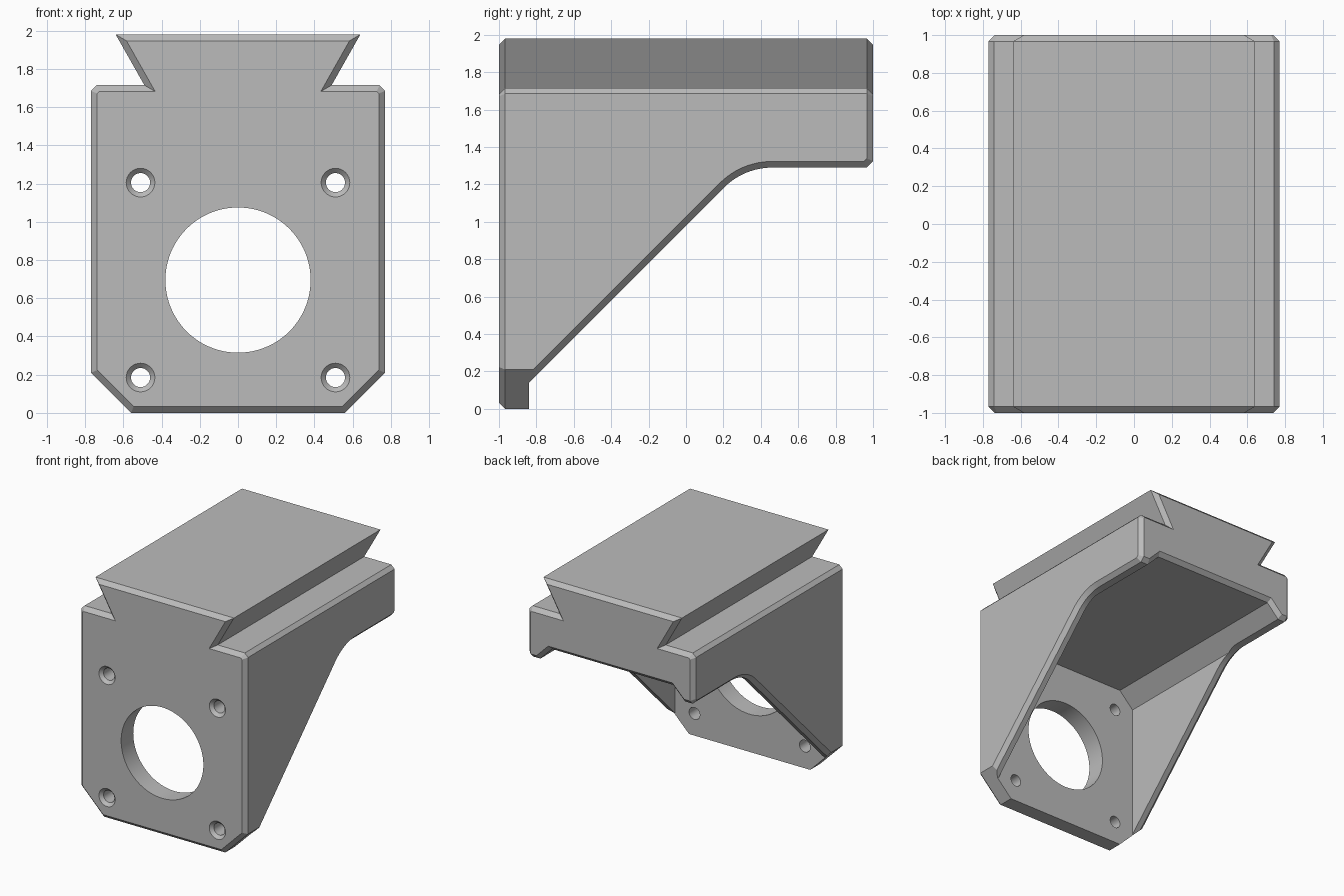
import bpy, bmesh, math
from mathutils import Vector

if "Cube" in bpy.data.objects:
    bpy.data.objects.remove(bpy.data.objects["Cube"])

grey = bpy.data.materials.new("plain grey")
grey.use_nodes = True
colour = (0.5, 0.5, 0.5, 1)
grey.diffuse_color = colour
grey.node_tree.nodes["Principled BSDF"].inputs["Base Color"].default_value = colour

CHAMFER = 0.033


def offset(points, d):
    """Grow (d > 0) or shrink a counter-clockwise outline with mitred corners."""
    pts = [Vector(p) for p in points]
    normals = []
    for a, b in zip(pts, pts[1:] + pts[:1]):
        e = (b - a).normalized()
        normals.append(Vector((e.y, -e.x)))
    return [p + (normals[i - 1] + normals[i]) * d / (1 + normals[i - 1].dot(normals[i]))
            for i, p in enumerate(pts)]


def mirrored(half):
    return half + [(-x, z) for x, z in reversed(half)]


def circle(cx, cz, r, n=64):
    return [(cx + r * math.cos(math.tau * i / n), cz + r * math.sin(math.tau * i / n))
            for i in range(n)]


def loft(name, outline, stations, axis="Y"):
    """Solid through copies of an outline, each at a (position, offset) station."""
    bm = bmesh.new()
    rings = []
    for s, d in stations:
        rings.append([bm.verts.new((u, s, v) if axis == "Y" else (s, u, v))
                      for u, v in offset(outline, d)])
    n = len(outline)
    for a, b in zip(rings, rings[1:]):
        for i in range(n):
            j = (i + 1) % n
            bm.faces.new((a[i], a[j], b[j], b[i]))
    bm.faces.new(rings[0])
    bm.faces.new(rings[-1])
    bmesh.ops.recalc_face_normals(bm, faces=bm.faces)
    mesh = bpy.data.meshes.new(name)
    bm.to_mesh(mesh)
    bm.free()
    ob = bpy.data.objects.new(name, mesh)
    bpy.context.collection.objects.link(ob)
    return ob


# Body: plate outline with dovetail rail, chamfered at both ends
body_outline = mirrored([(0.56, 0), (0.77, 0.21), (0.77, 1.685), (0.74, 1.715),
                         (0.49, 1.715), (0.64, 1.98)])
bracket = loft("motor_mount_bracket", body_outline,
               [(-1, -CHAMFER), (-1 + CHAMFER, 0), (1 - CHAMFER, 0), (1, -CHAMFER)])
bracket.data.materials.append(grey)

# Sloped gusset cut with a rounded top, flared to chamfer the outer edges
r = 0.362
arc = [(0.46 - r * math.sin(t), 1.29 - r + r * math.cos(t))
       for t in [math.pi / 4 * i / 12 for i in range(13)]]
under = [(-0.84, -0.3), (1.3, -0.3), (1.3, 1.625), (0.965, 1.29)] + arc + [(-0.84, 0.14)]
edge = 0.77 - CHAMFER
cutters = [loft("gusset_cutter", under,
                [(-edge - 0.1, 0.1), (-edge, 0), (edge, 0), (edge + 0.1, 0.1)], "X")]

# Pocket between the side walls, flared at the back edge
pocket = mirrored([(0.69, -0.3), (0.69, 1.27), (0.56, 1.40)])
cutters.append(loft("pocket_cutter", pocket,
                    [(-0.84, 0), (1 - CHAMFER, 0), (1.1 - CHAMFER, 0.1)]))

# Centre bore and four countersunk screw holes
cutters.append(loft("bore_cutter", circle(0, 0.695, 0.38, 96), [(-1.2, 0), (-0.6, 0)]))
for x in (-0.51, 0.51):
    for z in (0.185, 1.205):
        cutters.append(loft("screw_hole_cutter", circle(x, z, 0.05, 32),
                            [(-1.05, 0.075), (-0.975, 0), (-0.6, 0)]))

# Apply the cuts, then remove the cutters
for c in cutters:
    c.hide_render = True
    mod = bracket.modifiers.new(c.name, "BOOLEAN")
    mod.operation = "DIFFERENCE"
    mod.solver = "EXACT"
    mod.object = c
depsgraph = bpy.context.evaluated_depsgraph_get()
mesh = bpy.data.meshes.new_from_object(bracket.evaluated_get(depsgraph))
bracket.modifiers.clear()
bracket.data = mesh
mesh.materials.clear()
mesh.materials.append(grey)
for p in mesh.polygons:
    p.material_index = 0
for c in cutters:
    bpy.data.objects.remove(c)

# Smooth the round bores, keep every real edge sharp
bpy.ops.object.select_all(action="DESELECT")
bracket.select_set(True)
bpy.context.view_layer.objects.active = bracket
bpy.ops.object.shade_smooth_by_angle(angle=math.radians(20))
